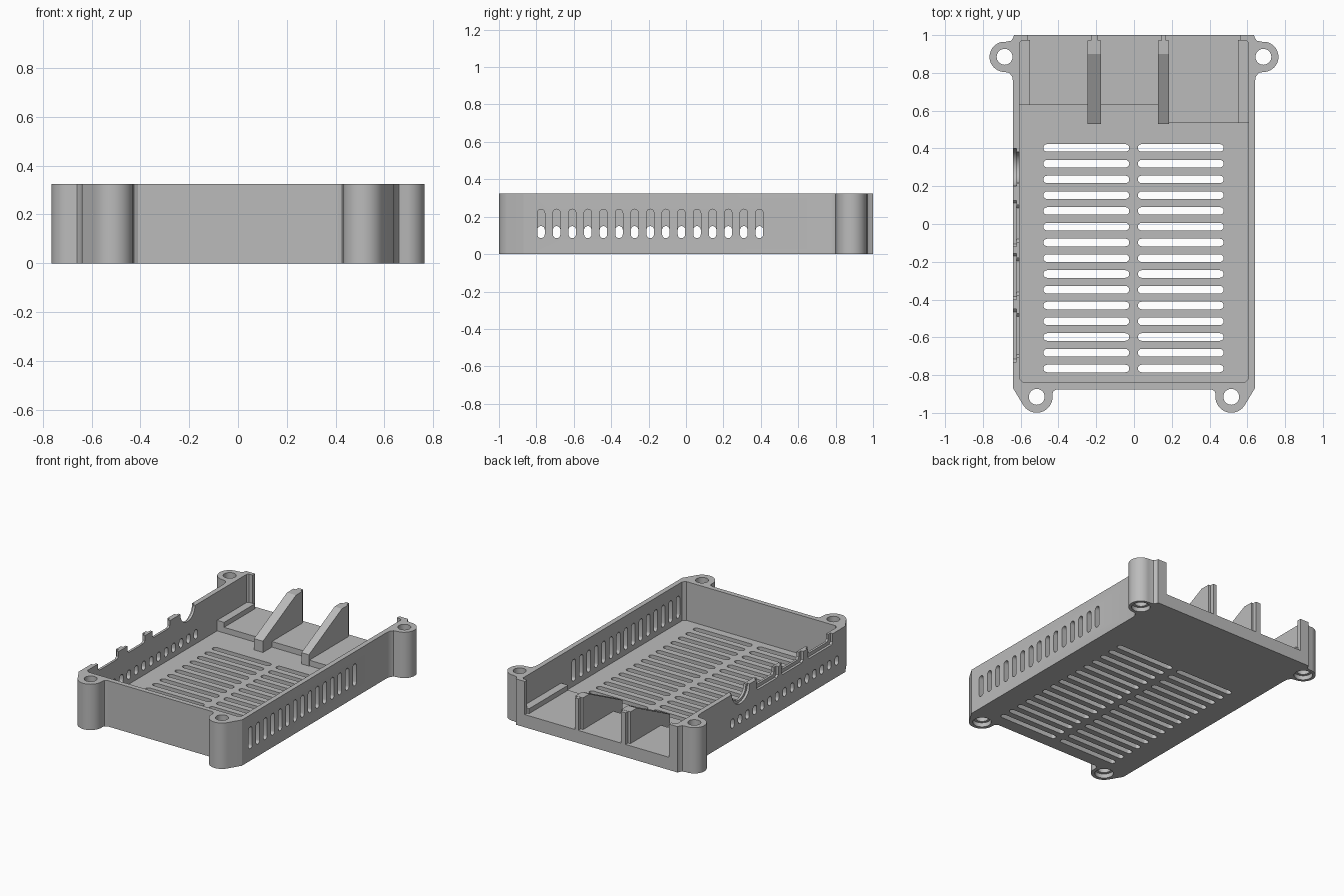
import bpy, bmesh, math
from mathutils import Vector, Matrix

if "Cube" in bpy.data.objects:
    bpy.data.objects.remove(bpy.data.objects["Cube"])

TOP, FLOOR, STEP = 0.325, 0.05, 0.09

grey = bpy.data.materials.new("plain grey")
grey.use_nodes = True
grey.diffuse_color = (0.5, 0.5, 0.5, 1)
grey.node_tree.nodes["Principled BSDF"].inputs["Base Color"].default_value = (0.5, 0.5, 0.5, 1)


def arc(cx, cy, r, start, end, n=16):
    angles = [math.radians(start + (end - start) * i / n) for i in range(n + 1)]
    return [(cx + r * math.cos(a), cy + r * math.sin(a)) for a in angles]


def rect(u0, u1, v0, v1):
    return [(u0, v0), (u1, v0), (u1, v1), (u0, v1)]


def stadium(u0, u1, v, r):
    return arc(u1 - r, v, r, -90, 90, 8) + arc(u0 + r, v, r, 90, 270, 8)


def prism(bm, pts, a, b, axis="z"):
    """Extrude a flat outline from a to b along x or z."""
    def place(p, d):
        return (p[0], p[1], d) if axis == "z" else (d, p[0], p[1])
    low = [bm.verts.new(place(p, a)) for p in pts]
    high = [bm.verts.new(place(p, b)) for p in pts]
    bm.faces.new(low[::-1])
    bm.faces.new(high)
    for i in range(len(pts)):
        j = (i + 1) % len(pts)
        bm.faces.new((low[i], low[j], high[j], high[i]))


def cone(bm, x, y, r0, r1, z0, z1):
    bmesh.ops.create_cone(bm, cap_ends=True, segments=32, radius1=r0, radius2=r1,
                          depth=z1 - z0, matrix=Matrix.Translation((x, y, (z0 + z1) / 2)))


def make(name, bm):
    bmesh.ops.recalc_face_normals(bm, faces=bm.faces[:])
    mesh = bpy.data.meshes.new(name)
    bm.to_mesh(mesh)
    bm.free()
    obj = bpy.data.objects.new(name, mesh)
    mesh.materials.append(grey)
    bpy.context.collection.objects.link(obj)
    return obj


def cut(target, bm):
    cutter = make("cutter", bm)
    cutter.hide_render = True
    mod = target.modifiers.new("cut", "BOOLEAN")
    mod.operation, mod.solver, mod.object = "DIFFERENCE", "EXACT", cutter
    graph = bpy.context.evaluated_depsgraph_get()
    mesh = bpy.data.meshes.new_from_object(target.evaluated_get(graph))
    target.modifiers.clear()
    target.data = mesh
    bpy.data.objects.remove(cutter)


# Solid case with four screw lugs, half outline mirrored across x
BOSSES = [(0.515, -0.915), (0.685, 0.885)]
half = [(0.41, -0.875), (0.427, -0.885)]
half += arc(*BOSSES[0], 0.084, 170, 330, 20)
half += [(0.64, -0.87), (0.64, 0.75), (0.645, 0.78), (0.66, 0.8)]
half += arc(*BOSSES[1], 0.08, -90, 95, 20)
half += [(0.65, 0.97), (0.64, 0.985), (0.635, 1.0)]
outline = half + [(-x, y) for x, y in reversed(half)]
bm = bmesh.new()
prism(bm, outline, 0, TOP)
case = make("case_tray", bm)

# Cavity: deep floor, raised rear floor, open back between two posts
bm = bmesh.new()
prism(bm, [(-0.585, -0.84), (0.585, -0.84), (0.605, -0.82), (0.605, 0.535),
           (0.16, 0.535), (0.16, 0.63), (-0.605, 0.63), (-0.605, -0.82)], FLOOR, 0.5)
cut(case, bm)
bm = bmesh.new()
prism(bm, [(-0.605, 0.5), (0.605, 0.5), (0.605, 0.96), (0.595, 0.972), (0.565, 0.972),
           (0.565, 1.1), (-0.565, 1.1), (-0.565, 0.972), (-0.595, 0.972), (-0.605, 0.96)],
     STEP, 0.5)
cut(case, bm)

# Vent slots in the floor and both side walls
rows = [-0.765 + 0.0834 * i for i in range(15)]
bm = bmesh.new()
for y in rows:
    for x0 in (-0.48, 0.02):
        prism(bm, stadium(x0, x0 + 0.455, y, 0.02), -0.1, 0.07)
cut(case, bm)
bm = bmesh.new()
for y in rows:
    for x0, x1, top in ((0.59, 0.66, 0.24), (-0.66, -0.59, 0.15)):
        slot = [(y - 0.01 - v, u) for u, v in stadium(0.085, top, 0, 0.02)]
        prism(bm, slot, x0, x1, "x")
cut(case, bm)

# Screw holes, countersunk from below
for side in (-1, 1):
    for x, y in BOSSES:
        bm = bmesh.new()
        cone(bm, side * x, y, 0.042, 0.042, -0.1, 0.5)
        cut(case, bm)
        bm = bmesh.new()
        cone(bm, side * x, y, 0.06, 0.06, -0.1, 0.03)
        cut(case, bm)

# Connector notches on the right wall: wide outer recess, narrower inner cut
ports = [(-0.73, -0.45), (-0.4, -0.155), (-0.12, 0.125)]
for inset, depth, x0, x1 in ((0, 0.075, -0.7, -0.622), (0.025, 0.05, -0.63, -0.58)):
    bm = bmesh.new()
    for y0, y1 in ports:
        a, b, z = y0 + inset, y1 - inset, TOP - depth
        prism(bm, [(a, 0.4), (a, z + 0.015), (a + 0.015, z), (b - 0.015, z),
                   (b, z + 0.015), (b, 0.4)], x0, x1, "x")
    prism(bm, arc(0.3, TOP, 0.1 - inset * 0.7, 180, 360, 20) + [(0.39, 0.4), (0.21, 0.4)],
          x0, x1, "x")
    cut(case, bm)

# Side ledges at the rear
for name, side, y0 in (("left_ledge", 1, 0.535), ("right_ledge", -1, 0.63)):
    bm = bmesh.new()
    xs = sorted((side * 0.55, side * 0.61))
    prism(bm, rect(*xs, y0, 0.974), FLOOR - 0.01, 0.125)
    make(name, bm)

# Sloped divider ribs with a narrow tongue at the back
profile = [(0.53, FLOOR - 0.01), (0.972, FLOOR - 0.01), (0.972, 0.315),
           (0.9, 0.315), (0.53, 0.13)]
for name, x0, x1 in (("right_rib", -0.245, -0.175), ("left_rib", 0.127, 0.185)):
    bm = bmesh.new()
    prism(bm, profile, x0, x1, "x")
    make(name, bm)
    bm = bmesh.new()
    prism(bm, rect(x0 + 0.018, x1 - 0.015, 0.96, 1.0), STEP - 0.01, 0.314)
    make(name + "_tongue", bm)

# Smooth the round walls while keeping hard edges
bpy.ops.object.select_all(action="DESELECT")
case.select_set(True)
bpy.context.view_layer.objects.active = case
bpy.ops.object.shade_smooth_by_angle(angle=math.radians(30))
